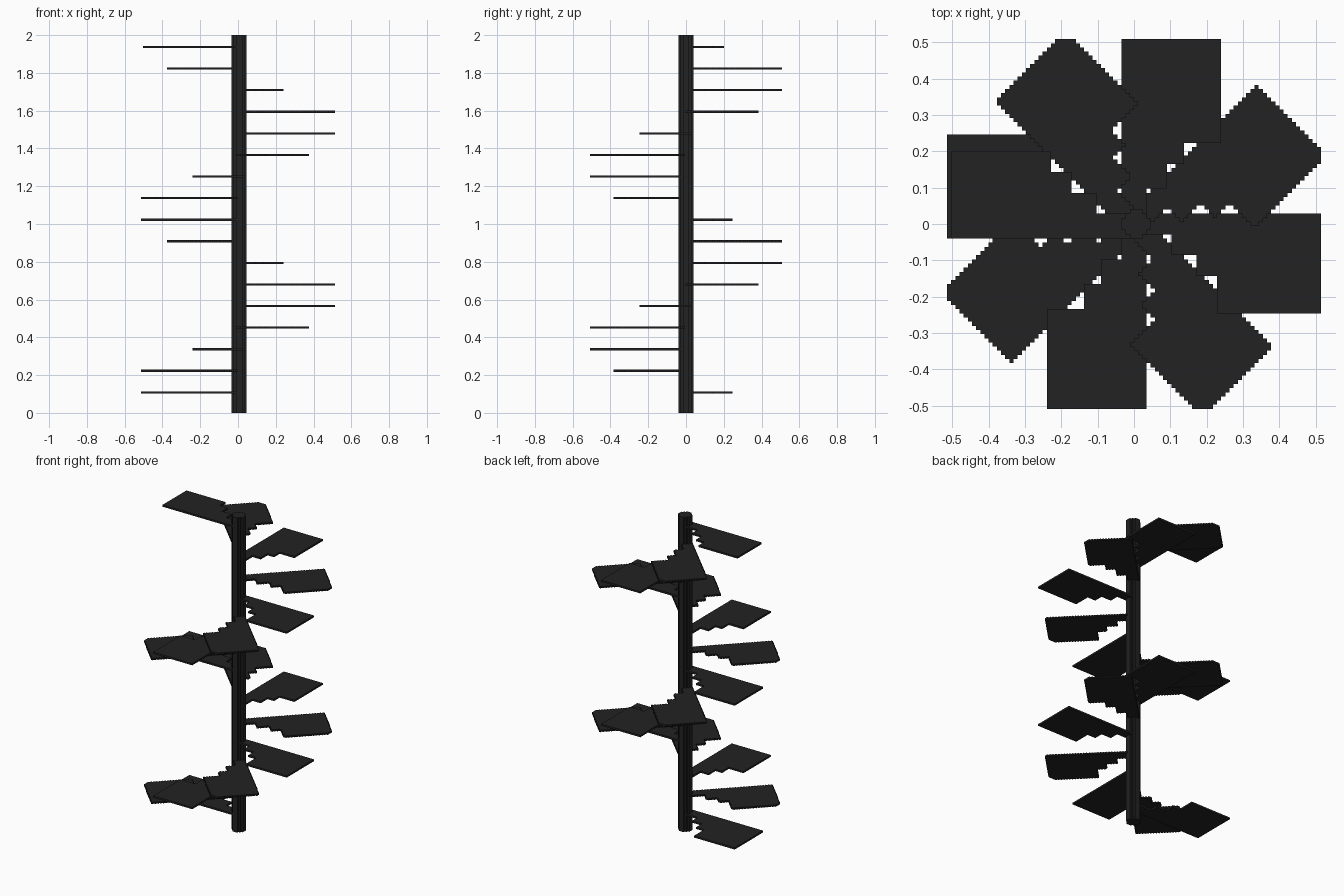
import bpy, bmesh, math

cube = bpy.data.objects.get("Cube")
if cube:
    bpy.data.objects.remove(cube, do_unlink=True)

CELL = 2.0 / 175          # size of one block
HALF_X, HALF_Y = 45, 44.5  # footprint limits, in blocks

charcoal = bpy.data.materials.new("charcoal")
charcoal.use_nodes = True
COLOUR = (0.016, 0.016, 0.016, 1.0)
charcoal.diffuse_color = COLOUR
charcoal.node_tree.nodes["Principled BSDF"].inputs["Base Color"].default_value = COLOUR


def block_slab(name, inside, z0, z1):
    """Extrude every block whose centre passes the inside(x, y) test."""
    bm = bmesh.new()
    corners = {}

    def corner(i, j):
        if (i, j) not in corners:
            corners[i, j] = bm.verts.new((i * CELL, (j - 0.5) * CELL, z0 * CELL))
        return corners[i, j]

    for i in range(-45, 45):
        for j in range(-44, 45):
            if inside(i + 0.5, j):
                bm.faces.new([corner(i, j), corner(i + 1, j),
                              corner(i + 1, j + 1), corner(i, j + 1)])
    top = bmesh.ops.extrude_face_region(bm, geom=bm.faces[:], use_keep_orig=True)
    bmesh.ops.translate(bm, vec=(0, 0, (z1 - z0) * CELL),
                        verts=[g for g in top["geom"] if isinstance(g, bmesh.types.BMVert)])
    bmesh.ops.recalc_face_normals(bm, faces=bm.faces[:])
    # merge coplanar blocks into clean flat faces
    bmesh.ops.dissolve_limit(bm, angle_limit=0.01, verts=bm.verts[:], edges=bm.edges[:])
    mesh = bpy.data.meshes.new(name)
    bm.to_mesh(mesh)
    bm.free()
    mesh.materials.append(charcoal)
    obj = bpy.data.objects.new(name, mesh)
    bpy.context.collection.objects.link(obj)
    return obj


# Tread outline: beyond each distance from the pole, the tread reaches this width
WIDTH_STEPS = [(0, 2.6), (8.9, 7.5), (14.7, 12.4), (20, 21.2)]


def tread_test(angle, max_u, max_v):
    c, s = math.cos(angle), math.sin(angle)

    def inside(x, y):
        y += 0.1
        u, v = x * c + y * s, x * s - y * c
        if not (0 <= u <= max_u and -3.0 <= v <= max_v):
            return False
        return v <= max(w for start, w in WIDTH_STEPS if u >= start or start == 0)
    return inside


# Central pole
block_slab("central_pole", lambda x, y: math.hypot(x - 0.5, y) <= 3.5, 0, 175)

# Treads winding up the pole, eight to a turn; the last one is slightly smaller
for k in range(1, 18):
    angle = math.pi + (k - 1) * math.pi / 4
    limits = (43.8, 17.2) if k == 17 else (44.6, 21.2)
    block_slab(f"tread_{k:02d}", tread_test(angle, *limits), 10 * k - 1, 10 * k)
